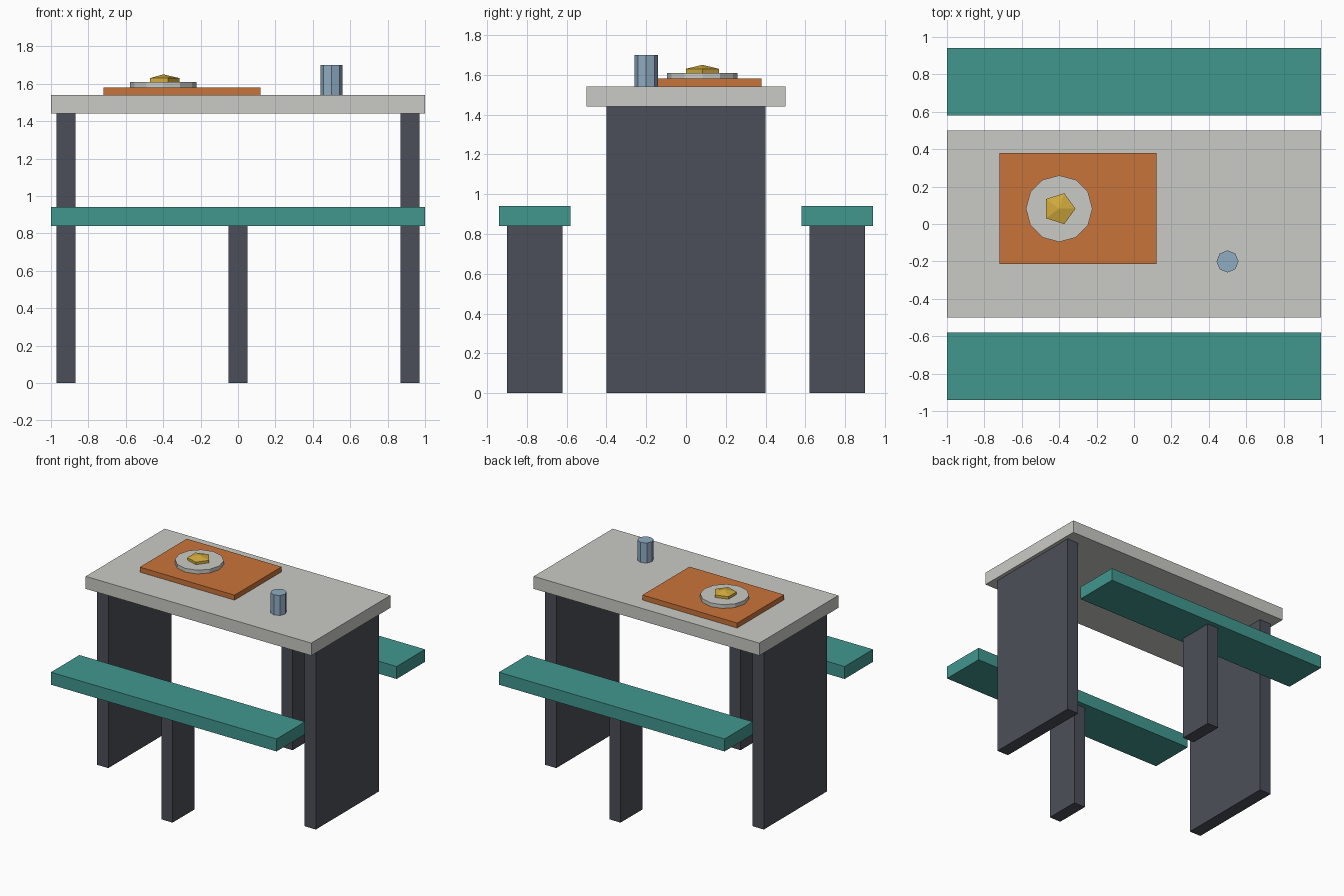
import bpy, math

if "Cube" in bpy.data.objects:
    bpy.data.objects.remove(bpy.data.objects["Cube"])


def material(name, rgb):
    # sRGB 0-255 to linear
    lin = [(c / 255 / 12.92) if c <= 10 else ((c / 255 + 0.055) / 1.055) ** 2.4 for c in rgb]
    m = bpy.data.materials.new(name)
    m.diffuse_color = (*lin, 1)
    m.use_nodes = True
    m.node_tree.nodes["Principled BSDF"].inputs["Base Color"].default_value = m.diffuse_color
    return m


pale = material("pale stone", (202, 202, 197))
dark = material("dark slate", (75, 79, 88))
teal = material("teal", (65, 151, 143))
orange = material("orange", (201, 116, 58))
gold = material("gold", (212, 172, 60))
blue = material("pale blue", (143, 172, 194))


def add(name, verts, faces, mat):
    me = bpy.data.meshes.new(name)
    me.from_pydata(verts, [], faces)
    me.materials.append(mat)
    ob = bpy.data.objects.new(name, me)
    bpy.context.collection.objects.link(ob)
    return ob


def box(name, x, y, z, mat):
    verts = [(a, b, c) for a in x for b in y for c in z]
    faces = [(0, 1, 3, 2), (4, 6, 7, 5), (0, 4, 5, 1), (2, 3, 7, 6), (0, 2, 6, 4), (1, 5, 7, 3)]
    return add(name, verts, faces, mat)


def prism(name, cx, cy, r, z0, z1, n, mat, apex=None):
    # n-sided prism, first corner towards +x, optionally with a pointed roof
    verts = [(cx + r * math.cos(math.tau * i / n), cy + r * math.sin(math.tau * i / n), z)
             for z in (z0, z1) for i in range(n)]
    faces = [(i, (i + 1) % n, n + (i + 1) % n, n + i) for i in range(n)]
    faces.append(tuple(reversed(range(n))))
    if apex is None:
        faces.append(tuple(range(n, 2 * n)))
    else:
        verts.append((cx, cy, apex))
        faces += [(n + i, n + (i + 1) % n, 2 * n) for i in range(n)]
    return add(name, verts, faces, mat)


# Table: top and two slab legs
box("table_top", (-1, 1), (-0.5, 0.5), (1.44, 1.54), pale)
for side, s in (("left", -1), ("right", 1)):
    box(side + "_table_leg", sorted((s * 0.87, s * 0.97)), (-0.4, 0.4), (0, 1.44), dark)

# Benches: seat plank on one centre leg
for side, s in (("front", -1), ("back", 1)):
    box(side + "_bench_seat", (-1, 1), sorted((s * 0.58, s * 0.94)), (0.84, 0.94), teal)
    box(side + "_bench_leg", (-0.05, 0.05), sorted((s * 0.62, s * 0.90)), (0, 0.84), dark)

# Things on the table
box("tray", (-0.72, 0.12), (-0.215, 0.38), (1.54, 1.58), orange)
prism("plate", -0.40, 0.082, 0.178, 1.58, 1.61, 12, pale)
prism("food", -0.40, 0.082, 0.087, 1.61, 1.63, 5, gold, apex=1.65)
prism("cup", 0.50, -0.20, 0.059, 1.54, 1.70, 8, blue)
